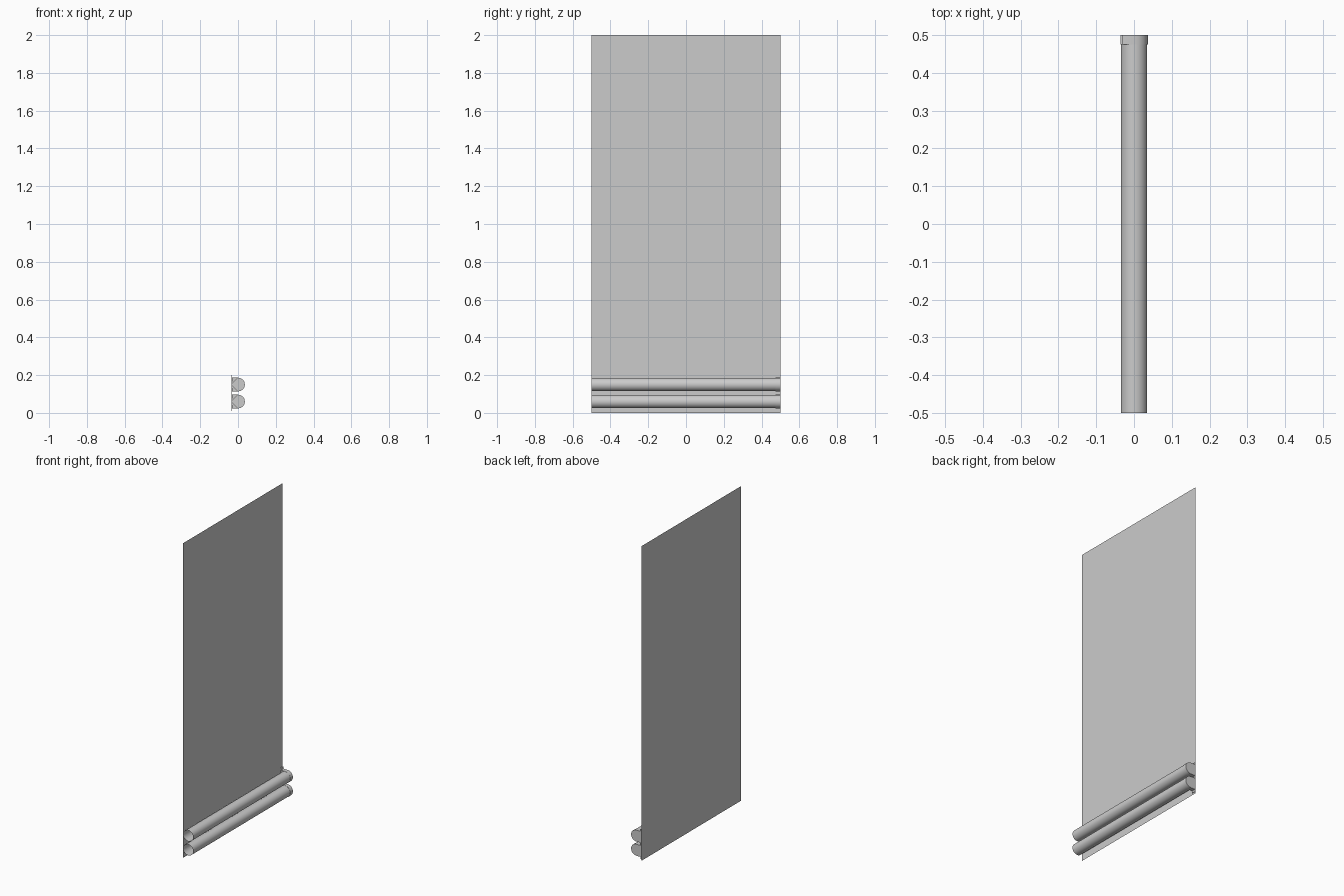
import bpy, bmesh, math

if "Cube" in bpy.data.objects:
    bpy.data.objects.remove(bpy.data.objects["Cube"])

WALL_X = -0.036
PIPE_R = 0.035
PIPE_Z = (0.06, 0.15)
CLAMP_R = 0.0365
Y_FRONT, Y_BACK, Y_CLAMP = -0.5, 0.5, 0.475


def make_object(name, bm, smooth=False):
    mesh = bpy.data.meshes.new(name)
    bm.to_mesh(mesh)
    bm.free()
    ob = bpy.data.objects.new(name, mesh)
    bpy.context.collection.objects.link(ob)
    if smooth:
        bpy.ops.object.select_all(action='DESELECT')
        ob.select_set(True)
        bpy.context.view_layer.objects.active = ob
        bpy.ops.object.shade_smooth_by_angle(angle=math.radians(35))
    return ob


def extrude_profile(name, profile, y0, y1):
    """Solid prism from an (x, z) outline, running along y."""
    bm = bmesh.new()
    face = bm.faces.new([bm.verts.new((x, y0, z)) for x, z in profile])
    moved = bmesh.ops.extrude_face_region(bm, geom=[face])["geom"]
    verts = [g for g in moved if isinstance(g, bmesh.types.BMVert)]
    bmesh.ops.translate(bm, verts=verts, vec=(0, y1 - y0, 0))
    bmesh.ops.recalc_face_normals(bm, faces=bm.faces)
    return make_object(name, bm, smooth=True)


# Wall panel: one thin sheet facing the pipes
bm = bmesh.new()
bm.faces.new([bm.verts.new((WALL_X, y, z))
              for y, z in ((-0.5, 0), (0.5, 0), (0.5, 2), (-0.5, 2))])
make_object("wall_panel", bm)

# Two open-ended pipes running the width of the panel
for label, z in zip(("lower_pipe", "upper_pipe"), PIPE_Z):
    bm = bmesh.new()
    ring = [bm.verts.new((PIPE_R * math.cos(a), Y_FRONT, z + PIPE_R * math.sin(a)))
            for a in (math.tau * i / 32 for i in range(32))]
    edges = [bm.edges.new((ring[i], ring[(i + 1) % 32])) for i in range(32)]
    out = bmesh.ops.extrude_edge_only(bm, edges=edges)["geom"]
    bmesh.ops.translate(bm, verts=[g for g in out if isinstance(g, bmesh.types.BMVert)],
                        vec=(0, Y_BACK - Y_FRONT - 0.002, 0))
    bmesh.ops.recalc_face_normals(bm, faces=bm.faces)
    make_object(label, bm, smooth=True)

# Double clamp: flange on the wall with a rounded saddle over each pipe
flange_x = WALL_X + 0.005
profile = [(WALL_X + 0.0005, 0.01), (flange_x, 0.01)]
for z in PIPE_Z:
    profile.append((flange_x, z - CLAMP_R))
    for i in range(9):
        a = -math.pi / 2 + math.pi * i / 8
        profile.append((CLAMP_R * math.cos(a), z + CLAMP_R * math.sin(a)))
    profile.append((flange_x, z + CLAMP_R))
profile += [(flange_x, 0.2), (WALL_X + 0.0005, 0.2)]
extrude_profile("pipe_clamp", profile, Y_BACK - 0.001, Y_BACK)

# Clamp strap: the same outline as an open band wrapping the pipes
bm = bmesh.new()
front = [bm.verts.new((x, Y_CLAMP, z)) for x, z in profile]
back = [bm.verts.new((x, Y_BACK - 0.001, z)) for x, z in profile]
for i in range(len(profile) - 1):
    bm.faces.new((front[i], front[i + 1], back[i + 1], back[i]))
# Front rim of each saddle, between the strap and the pipe
for k, z in enumerate(PIPE_Z):
    start = 2 + 11 * k
    outer = front[start:start + 11]
    inner = []
    for i in range(11):
        a = -math.pi + math.tau * i / 10 if i in (0, 10) else -math.pi / 2 + math.pi * (i - 1) / 8
        inner.append(bm.verts.new((PIPE_R * math.cos(a), Y_CLAMP, z + PIPE_R * math.sin(a))))
    for i in range(10):
        bm.faces.new((outer[i], outer[i + 1], inner[i + 1], inner[i]))
bmesh.ops.recalc_face_normals(bm, faces=bm.faces)
make_object("clamp_strap", bm, smooth=True)
